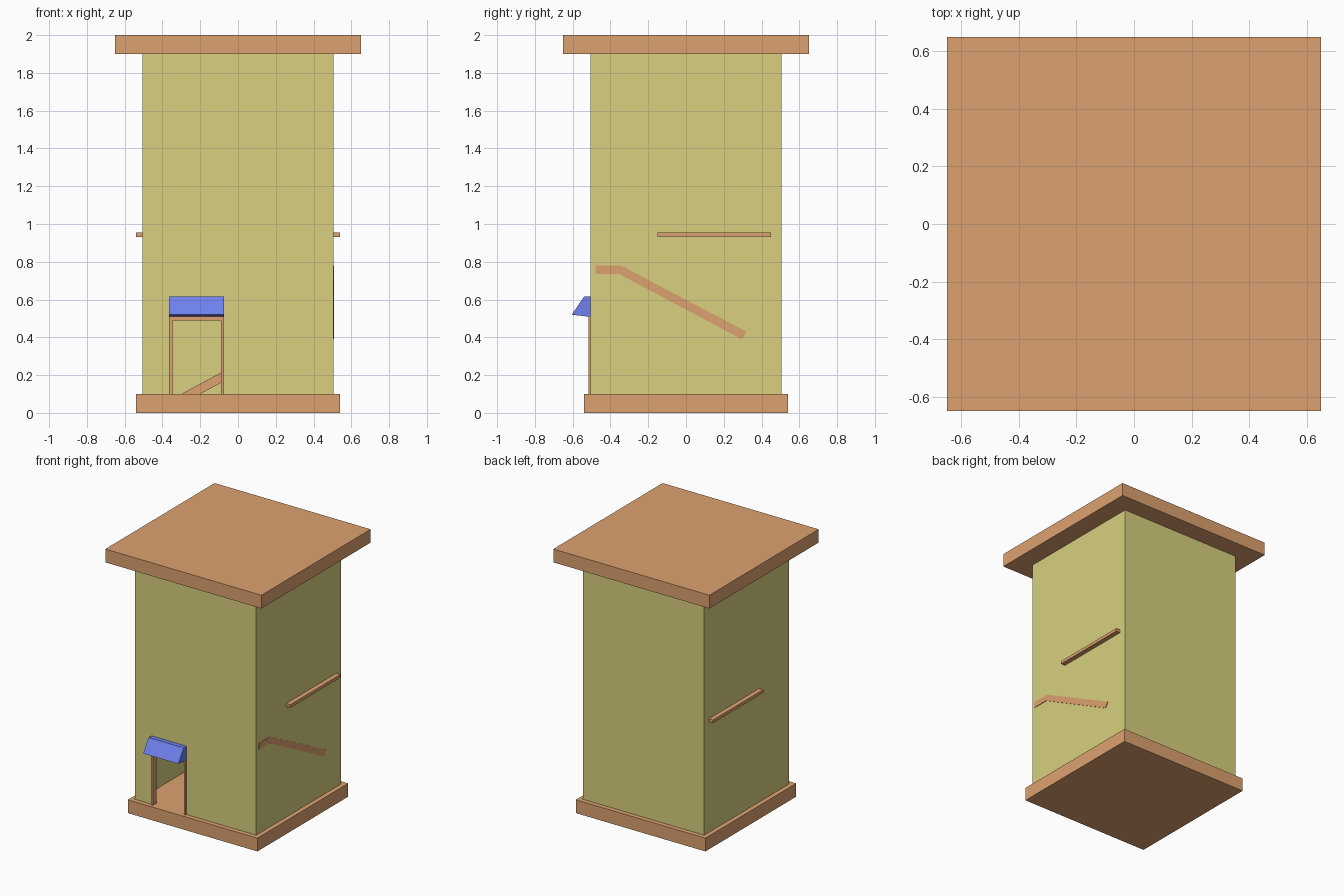
import bpy, bmesh
from mathutils import Vector

if "Cube" in bpy.data.objects:
    bpy.data.objects.remove(bpy.data.objects["Cube"])


def material(name, rgb):
    m = bpy.data.materials.new(name)
    m.diffuse_color = (*rgb, 1)
    m.use_nodes = True
    m.node_tree.nodes["Principled BSDF"].inputs["Base Color"].default_value = m.diffuse_color
    return m


WOOD = material("wood", (0.72, 0.36, 0.16))
WALL = material("plaster", (0.69, 0.63, 0.21))
BLUE = material("blue", (0.16, 0.22, 0.85))


def prism(name, profile, axis, lo, hi, mat=None):
    """Extrude a 2D profile along x (profile is y,z), y (x,z) or z (x,y)."""
    place = {"x": lambda a, b, t: (t, a, b),
             "y": lambda a, b, t: (a, t, b),
             "z": lambda a, b, t: (a, b, t)}[axis]
    bm = bmesh.new()
    face = bm.faces.new([bm.verts.new(place(a, b, lo)) for a, b in profile])
    ext = bmesh.ops.extrude_face_region(bm, geom=[face])
    moved = [v for v in ext["geom"] if isinstance(v, bmesh.types.BMVert)]
    bmesh.ops.translate(bm, verts=moved, vec=Vector(place(0, 0, hi - lo)))
    bmesh.ops.recalc_face_normals(bm, faces=bm.faces)
    mesh = bpy.data.meshes.new(name)
    bm.to_mesh(mesh)
    bm.free()
    ob = bpy.data.objects.new(name, mesh)
    bpy.context.collection.objects.link(ob)
    if mat:
        mesh.materials.append(mat)
    return ob


def box(name, x, y, z, mat=None):
    plan = [(x[0], y[0]), (x[1], y[0]), (x[1], y[1]), (x[0], y[1])]
    return prism(name, plan, "z", z[0], z[1], mat)


def cut(target, cutter):
    mod = target.modifiers.new("cut", "BOOLEAN")
    mod.operation = "DIFFERENCE"
    mod.solver = "EXACT"
    mod.object = cutter
    cutter.hide_render = True
    cutter.hide_viewport = True


# Base and roof slabs
box("base", (-0.54, 0.54), (-0.54, 0.54), (0, 0.1), WOOD)
box("roof", (-0.65, 0.65), (-0.65, 0.65), (1.9, 2.0), WOOD)

# Hollow tower with a doorway
tower = box("tower_walls", (-0.505, 0.505), (-0.505, 0.505), (0.1, 1.9), WALL)
cut(tower, box("interior_cutter", (-0.48, 0.48), (-0.48, 0.48), (0.05, 1.95), WALL))
cut(tower, box("door_cutter", (-0.355, -0.083), (-0.6, -0.4), (0.05, 0.5), WALL))

# Door frame: one arch-shaped profile
L, R = -0.364, -0.075
frame = [(L, 0.1), (L, 0.51), (R, 0.51), (R, 0.1),
         (R - 0.016, 0.1), (R - 0.016, 0.49), (L + 0.016, 0.49), (L + 0.016, 0.1)]
prism("door_frame", frame, "y", -0.515, -0.475, WOOD)

# Awning over the door
awning = [(-0.505, 0.508), (-0.605, 0.52), (-0.54, 0.615), (-0.505, 0.615)]
prism("awning", awning, "x", -0.366, -0.074, BLUE)

# Upper floor board, its ends showing as ledges on both sides
box("upper_floor", (-0.54, 0.54), (-0.15, 0.45), (0.932, 0.955), WOOD)

# Ramp along the back wall, with corner landing
back = [(-0.3, 0.1), (0.31, 0.43), (0.48, 0.43), (0.48, 0.385), (0.33, 0.385), (-0.2, 0.1)]
prism("back_ramp", back, "y", 0.3, 0.48, WOOD)

# Ramp along the right wall, its edge showing through the wall
side = [(-0.48, 0.78), (-0.35, 0.78), (-0.33, 0.773), (0.32, 0.43),
        (0.295, 0.39), (-0.325, 0.72), (-0.35, 0.735), (-0.48, 0.735)]
prism("side_ramp", side, "x", 0.3, 0.509, WOOD)
